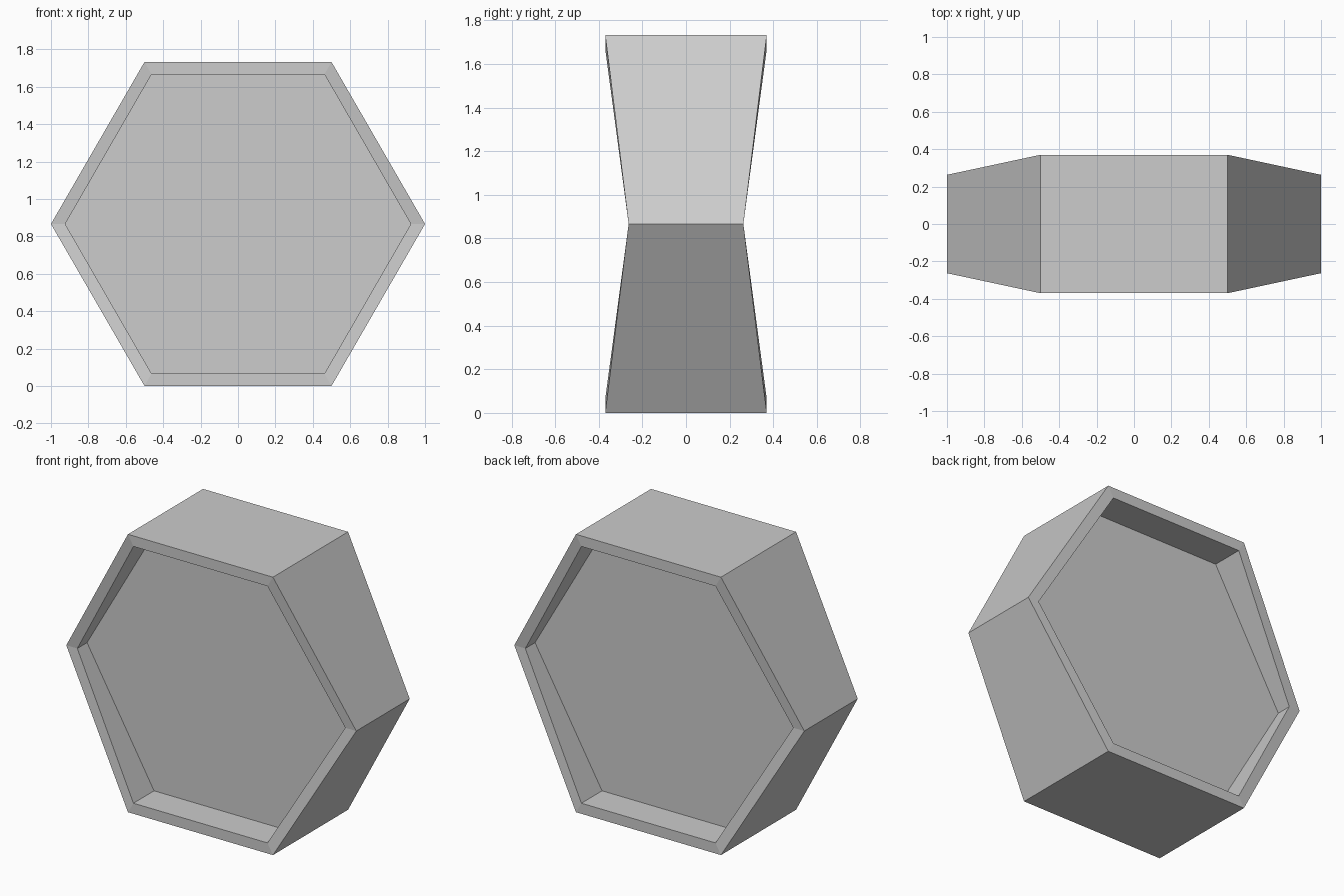
import bpy, bmesh, math

if "Cube" in bpy.data.objects:
    bpy.data.objects.remove(bpy.data.objects["Cube"])

R_OUT, R_IN = 1.0, 0.924           # hexagon radii of the outer and inner rim
Y_SIDE, Y_END, Y_PANEL = 0.263, 0.37, 0.167
MID = math.sqrt(3) / 2             # centre height

grey = bpy.data.materials.new("light_grey")
grey.diffuse_color = (0.604, 0.604, 0.604, 1)
grey.use_nodes = True
grey.node_tree.nodes["Principled BSDF"].inputs["Base Color"].default_value = grey.diffuse_color

bm = bmesh.new()


def ring(radius, y_side, y_end):
    """Hexagon standing in XZ; left and right corners have their own depth."""
    verts = []
    for i in range(6):
        a = math.radians(60 * i)
        y = y_side if i % 3 == 0 else y_end
        verts.append(bm.verts.new((radius * math.cos(a), y, MID + radius * math.sin(a))))
    return verts


# Cross-section from front panel, over the rim and outer wall, to back panel
section = [(R_IN, -Y_PANEL, -Y_PANEL), (R_IN, -Y_SIDE, -Y_END),
           (R_OUT, -Y_SIDE, -Y_END), (R_OUT, Y_SIDE, Y_END),
           (R_IN, Y_SIDE, Y_END), (R_IN, Y_PANEL, Y_PANEL)]
rings = [ring(*s) for s in section]
for a, b in zip(rings, rings[1:]):
    for i in range(6):
        j = (i + 1) % 6
        bm.faces.new((a[i], a[j], b[j], b[i]))

# Recessed front and back panels
bm.faces.new(rings[0])
bm.faces.new(rings[-1])
bmesh.ops.recalc_face_normals(bm, faces=bm.faces)

mesh = bpy.data.meshes.new("hexagon_block")
bm.to_mesh(mesh)
bm.free()
mesh.materials.append(grey)
bpy.context.collection.objects.link(bpy.data.objects.new("hexagon_block", mesh))
